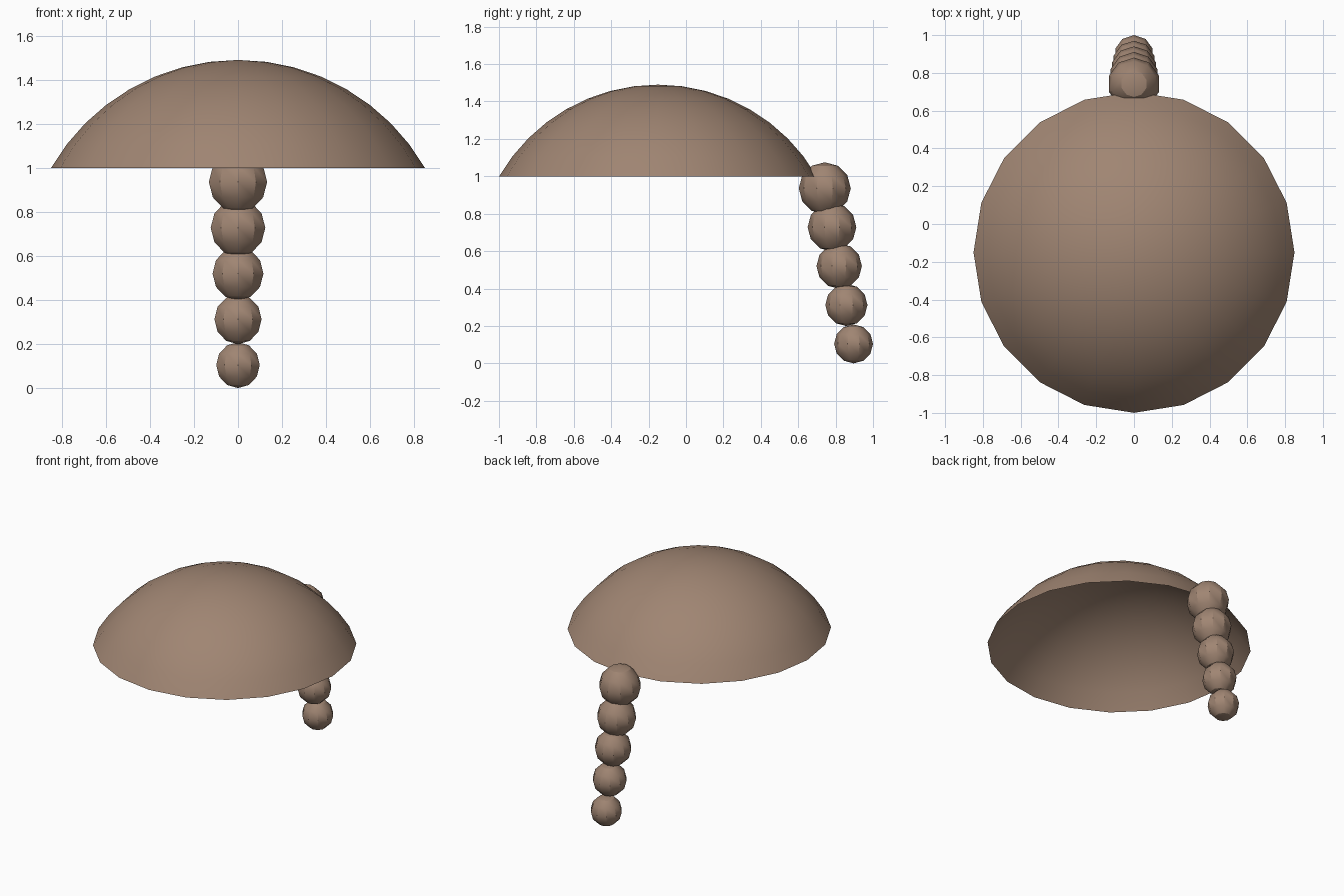
import bpy
import bmesh
from math import sin, cos, pi, radians
from mathutils import Matrix, Vector

cube = bpy.data.objects.get("Cube")
if cube:
    bpy.data.objects.remove(cube, do_unlink=True)

# Single hair colour
brown = bpy.data.materials.new("warm_brown")
colour = (0.35, 0.235, 0.17, 1)
brown.use_nodes = True
brown.diffuse_color = colour
bsdf = next(n for n in brown.node_tree.nodes if n.type == "BSDF_PRINCIPLED")
bsdf.inputs["Base Color"].default_value = colour
bsdf.inputs["Roughness"].default_value = 0.8


def add_object(name, bm, location):
    bmesh.ops.recalc_face_normals(bm, faces=bm.faces)
    mesh = bpy.data.meshes.new(name)
    bm.to_mesh(mesh)
    bm.free()
    mesh.materials.append(brown)
    obj = bpy.data.objects.new(name, mesh)
    obj.location = location
    bpy.context.collection.objects.link(obj)
    bpy.ops.object.select_all(action="DESELECT")
    obj.select_set(True)
    bpy.context.view_layer.objects.active = obj
    bpy.ops.object.shade_smooth_by_angle(angle=radians(30))
    return obj


# Hair cap: an open shell, the top 60 degrees of a sphere
RADIUS, RINGS, SIDES = 0.981, 8, 20
bm = bmesh.new()
arc = [radians(60) * i / RINGS for i in range(RINGS + 1)]
profile = [bm.verts.new((0, -RADIUS * sin(a), RADIUS * cos(a))) for a in arc]
edges = [bm.edges.new(pair) for pair in zip(profile, profile[1:])]
bmesh.ops.spin(bm, geom=profile + edges, cent=(0, 0, 0), axis=(0, 0, 1),
               angle=2 * pi, steps=SIDES)
bmesh.ops.remove_doubles(bm, verts=bm.verts, dist=0.001)
bmesh.ops.recalc_face_normals(bm, faces=bm.faces)
if sum(f.normal.z for f in bm.faces) < 0:
    bmesh.ops.reverse_faces(bm, faces=bm.faces)
add_object("hair_cap", bm, (0, -0.15, 0.509))

# Braid: five beads shrinking down the back
top, bottom = Vector((0, 0.742, 0.936)), Vector((0, 0.896, 0.104))
for i in range(5):
    t = i / 4
    bm = bmesh.new()
    bmesh.ops.create_uvsphere(bm, u_segments=10, v_segments=6,
                              radius=0.139 + (0.104 - 0.139) * t)
    add_object(f"braid_bead_{i + 1}", bm, top.lerp(bottom, t))
